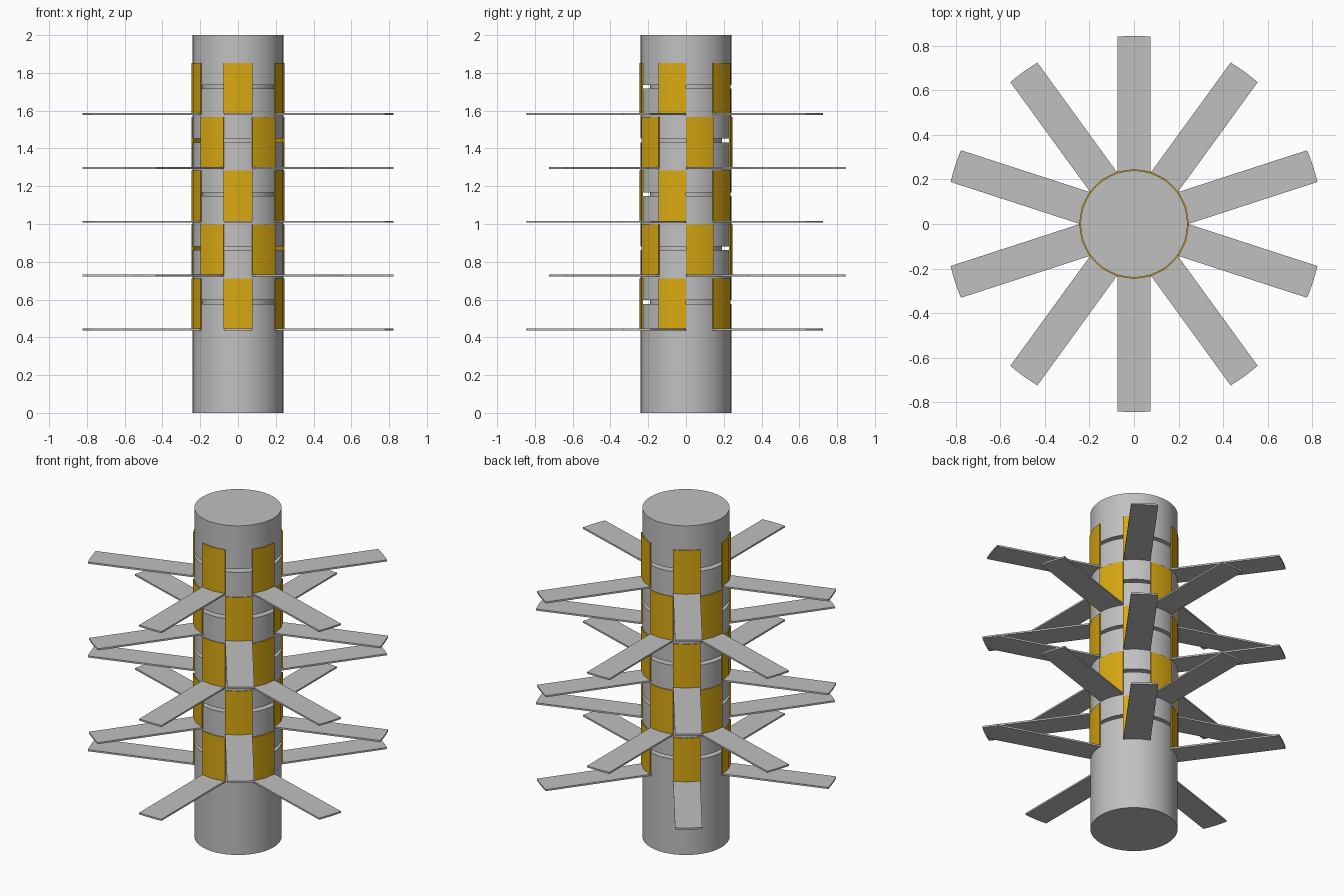
import bpy, bmesh
from math import cos, sin, pi, radians, asin, sqrt

default = bpy.data.objects.get("Cube")
if default:
    bpy.data.objects.remove(default, do_unlink=True)

COLUMN_R, CORE_R = 0.24, 0.19
PANEL_R, TIP_R = 0.247, 0.845
HALF_WIDTH = 0.075
THICK = 0.01
TIERS, PER_TIER = 5, 5
FIRST_Z, STEP, PANEL_H = 0.442, 0.285, 0.27


def material(name, rgb):
    mat = bpy.data.materials.new(name)
    mat.use_nodes = True
    mat.diffuse_color = (*rgb, 1)
    mat.node_tree.nodes["Principled BSDF"].inputs["Base Color"].default_value = (*rgb, 1)
    return mat


grey = material("light grey", (0.53, 0.53, 0.53))
gold = material("golden yellow", (0.70, 0.40, 0.006))


def finish(name, bm, mat):
    bmesh.ops.recalc_face_normals(bm, faces=bm.faces)
    mesh = bpy.data.meshes.new(name)
    bm.to_mesh(mesh)
    bm.free()
    mesh.materials.append(mat)
    obj = bpy.data.objects.new(name, mesh)
    bpy.context.collection.objects.link(obj)
    bpy.ops.object.select_all(action='DESELECT')
    obj.select_set(True)
    bpy.context.view_layer.objects.active = obj
    bpy.ops.object.shade_smooth_by_angle(angle=radians(30))
    return obj


def lathe(name, profile, mat, sides=64):
    bm = bmesh.new()
    rings = [[bm.verts.new((r * cos(2 * pi * i / sides), r * sin(2 * pi * i / sides), z))
              for i in range(sides)] for r, z in profile]
    for low, high in zip(rings, rings[1:]):
        for i in range(sides):
            j = (i + 1) % sides
            bm.faces.new((low[i], low[j], high[j], high[i]))
    bm.faces.new(rings[0])
    bm.faces.new(rings[-1])
    return finish(name, bm, mat)


def prism(name, outline, z, height, mat, turn):
    # Outline points along +x, turned about the column axis and extruded up
    bm = bmesh.new()
    c, s = cos(turn), sin(turn)
    base = bm.faces.new([bm.verts.new((x * c - y * s, x * s + y * c, z)) for x, y in outline])
    new = bmesh.ops.extrude_face_region(bm, geom=[base])["geom"]
    bmesh.ops.translate(bm, vec=(0, 0, height),
                        verts=[v for v in new if isinstance(v, bmesh.types.BMVert)])
    return finish(name, bm, mat)


def arc(radius, half_angle, steps):
    angles = [half_angle * (2 * i / steps - 1) for i in range(steps + 1)]
    return [(radius * cos(a), radius * sin(a)) for a in angles]


# Column with a narrow groove behind each tier of panels
profile = [(COLUMN_R, 0)]
for tier in range(TIERS):
    low = FIRST_Z + tier * STEP + PANEL_H / 2
    high = low + 0.02
    profile += [(COLUMN_R, low), (CORE_R, low), (CORE_R, high), (COLUMN_R, high)]
profile.append((COLUMN_R, 2))
lathe("column", profile, grey)

# Curved panel above each blade, and blades with rounded tips
panel_outline = arc(PANEL_R, pi / 10, 2) + arc(COLUMN_R - 0.002, pi / 10, 2)[::-1]
root = sqrt(COLUMN_R ** 2 - HALF_WIDTH ** 2)
blade_outline = [(root, -HALF_WIDTH)] + arc(TIP_R, asin(HALF_WIDTH / TIP_R), 4) + [(root, HALF_WIDTH)]

for tier in range(TIERS):
    z = FIRST_Z + tier * STEP
    start = -pi / 2 if tier % 2 == 0 else pi / 2
    for k in range(PER_TIER):
        turn = start + k * 2 * pi / PER_TIER
        label = f"{tier + 1}_{k + 1}"
        prism("blade_" + label, blade_outline, z - THICK / 2, THICK, grey, turn)
        prism("panel_" + label, panel_outline, z, PANEL_H, gold, turn)
